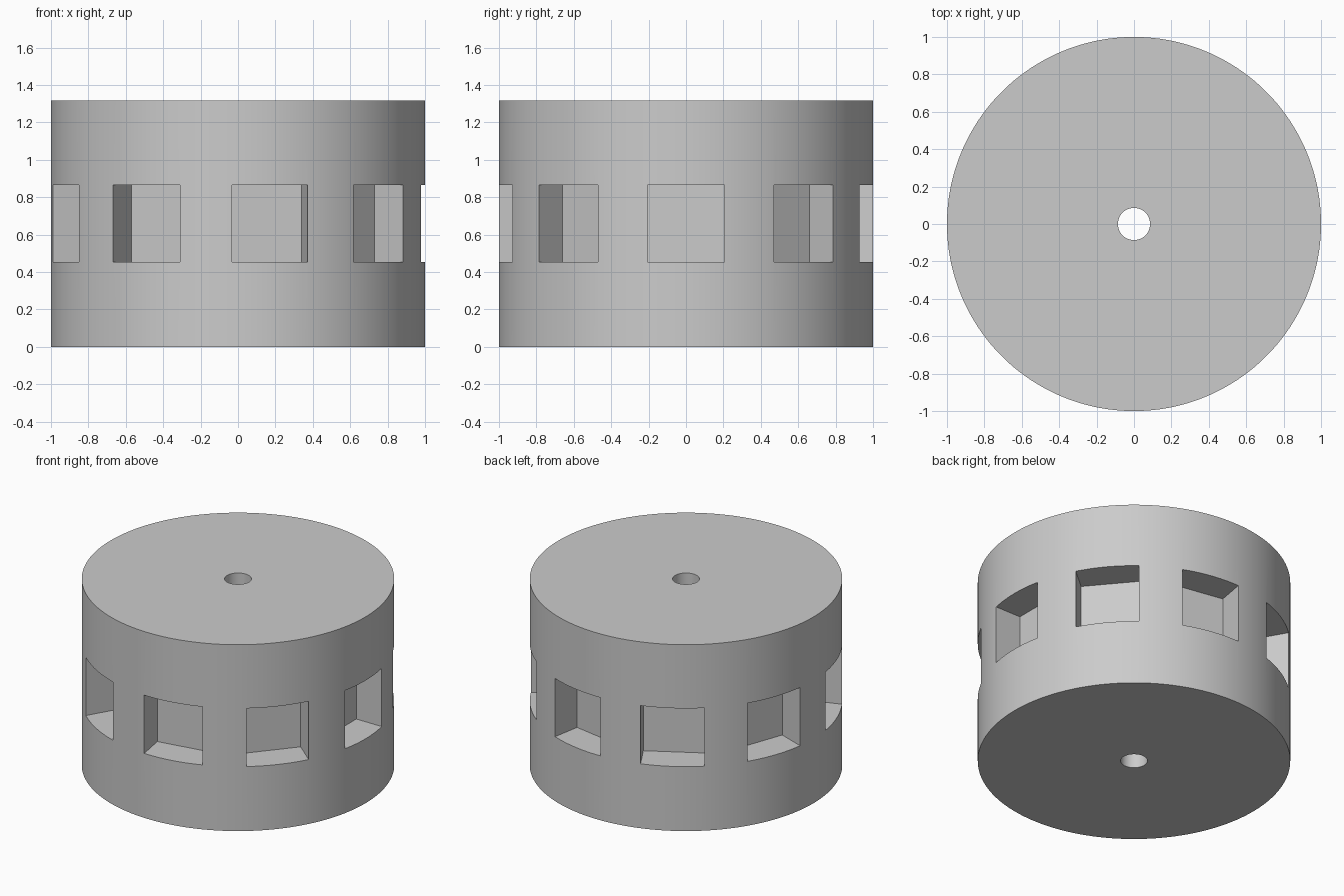
import bpy
import math
from mathutils import Matrix

HEIGHT, RADIUS, BORE = 1.316, 1.0, 0.086
POCKETS, WIDTH, FLOOR = 9, 0.412, 0.78
Z_LOW, Z_HIGH = 0.455, 0.866

if "Cube" in bpy.data.objects:
    bpy.data.objects.remove(bpy.data.objects["Cube"], do_unlink=True)

grey = bpy.data.materials.new("plain grey")
grey.use_nodes = True
color = (0.6, 0.6, 0.6, 1)
grey.diffuse_color = color
grey.node_tree.nodes["Principled BSDF"].inputs["Base Color"].default_value = color


def cylinder(name, radius, depth, sides):
    bpy.ops.mesh.primitive_cylinder_add(vertices=sides, radius=radius, depth=depth,
                                        location=(0, 0, HEIGHT / 2))
    obj = bpy.context.object
    obj.name = name
    obj.data.materials.append(grey)
    return obj


def pocket_cutter(index):
    # Box standing out past the rim, its inner side forming the flat pocket floor
    length = 0.5
    bpy.ops.mesh.primitive_cube_add(size=1)
    obj = bpy.context.object
    obj.name = f"pocket_cutter_{index}"
    turn = Matrix.Rotation(math.tau * index / POCKETS, 4, "Z")
    place = Matrix.Translation((FLOOR + length / 2, 0, (Z_LOW + Z_HIGH) / 2))
    size = Matrix.Diagonal((length, WIDTH, Z_HIGH - Z_LOW, 1))
    obj.data.transform(turn @ place @ size)
    obj.data.materials.append(grey)
    return obj


# Drum body, axle bore and ring of pockets
drum = cylinder("drum", RADIUS, HEIGHT, 180)
cutters = [cylinder("bore_cutter", BORE, HEIGHT * 2, 48)]
cutters += [pocket_cutter(i) for i in range(POCKETS)]

for cutter in cutters:
    cutter.hide_render = True
    cut = drum.modifiers.new(cutter.name, "BOOLEAN")
    cut.operation = "DIFFERENCE"
    cut.solver = "EXACT"
    cut.object = cutter

bpy.ops.object.select_all(action="DESELECT")
drum.select_set(True)
bpy.context.view_layer.objects.active = drum
for cutter in cutters:
    bpy.ops.object.modifier_apply(modifier=cutter.name)
for cutter in cutters:
    bpy.data.objects.remove(cutter, do_unlink=True)

# Round walls smooth, rims and pocket edges sharp
bpy.ops.object.shade_smooth_by_angle(angle=math.radians(20))
